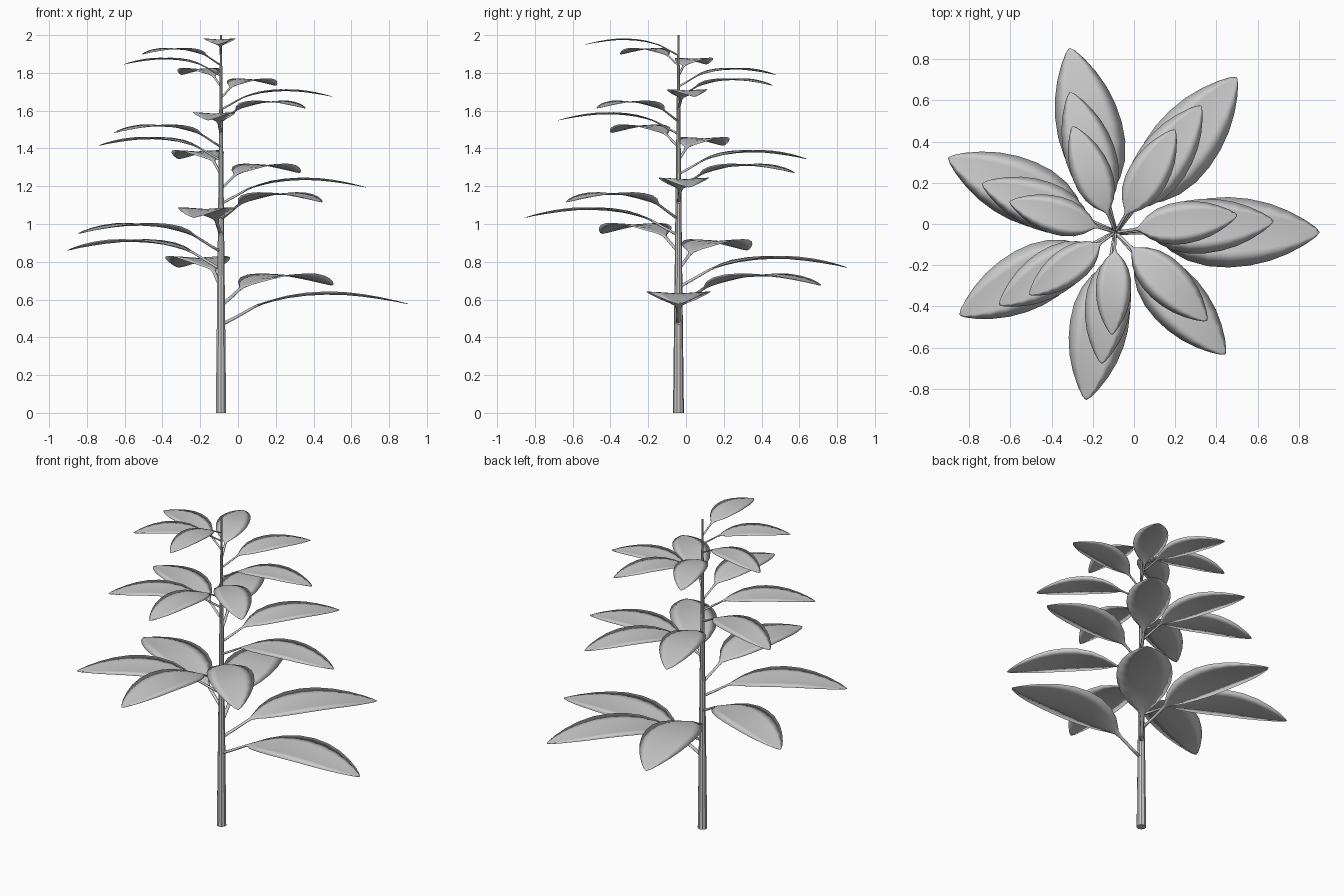
import bpy, bmesh, math
from mathutils import Matrix

if "Cube" in bpy.data.objects:
    bpy.data.objects.remove(bpy.data.objects["Cube"])

CX, CY = -0.09, -0.04      # stem axis
SHRINK = 0.9645            # each leaf is this much smaller than the one below
TURN = math.radians(52)    # spiral step between leaves

# leaf stations: distance from stem, height, half width, half thickness
STATIONS = [
    (0.00, -0.015, 0.013, 0.010), (0.08, 0.027, 0.012, 0.009),
    (0.16, 0.072, 0.012, 0.008), (0.19, 0.088, 0.020, 0.007),
    (0.22, 0.101, 0.048, 0.005), (0.27, 0.118, 0.093, 0.004),
    (0.35, 0.139, 0.138, 0.003), (0.45, 0.154, 0.165, 0.003),
    (0.55, 0.160, 0.171, 0.003), (0.65, 0.158, 0.162, 0.003),
    (0.75, 0.147, 0.139, 0.003), (0.84, 0.132, 0.104, 0.003),
    (0.92, 0.115, 0.061, 0.002), (0.97, 0.102, 0.026, 0.002),
    (0.99, 0.097, 0.004, 0.001)]
# cross-section around the leaf: side fraction, thickness fraction
SECTION = [(-1, 0), (-0.55, 0.8), (0, 1), (0.55, 0.8),
           (1, 0), (0.55, -0.8), (0, -1), (-0.55, -0.8)]


def finish(name, bm):
    bmesh.ops.recalc_face_normals(bm, faces=bm.faces)
    mesh = bpy.data.meshes.new(name)
    bm.to_mesh(mesh)
    bm.free()
    for p in mesh.polygons:
        p.use_smooth = True
    ob = bpy.data.objects.new(name, mesh)
    bpy.context.collection.objects.link(ob)
    return ob


def leaf_mesh():
    bm = bmesh.new()
    rings = []
    for r, z, w, t in STATIONS:
        # blade edges fold up slightly from the midrib
        fold = 0.09 * max(0, w - 0.015)
        rings.append([bm.verts.new((r, w * a, z + t * b + fold * (abs(a) - 0.8)))
                      for a, b in SECTION])
    n = len(SECTION)
    for lo, hi in zip(rings, rings[1:]):
        for k in range(n):
            bm.faces.new((lo[k], lo[(k + 1) % n], hi[(k + 1) % n], hi[k]))
    bm.faces.new(rings[0])
    bm.faces.new(rings[-1])
    return bm


# tapered stem
bm = bmesh.new()
bmesh.ops.create_cone(bm, cap_ends=True, segments=10, radius1=0.029,
                      radius2=0.005, depth=2,
                      matrix=Matrix.Translation((CX, CY, 1)))
stem = finish("stem", bm)
bpy.context.view_layer.objects.active = stem
stem.select_set(True)
bpy.ops.object.shade_smooth_by_angle(angle=math.radians(30))

# twenty leaves spiralling upwards, shrinking toward the top
height = 0.48
for i in range(20):
    s = SHRINK ** i
    bm = leaf_mesh()
    bm.transform(Matrix.Translation((CX, CY, height))
                 @ Matrix.Rotation(i * TURN, 4, 'Z') @ Matrix.Scale(s, 4))
    finish(f"leaf_{i + 1:02d}", bm)
    height += 0.1015 * s
